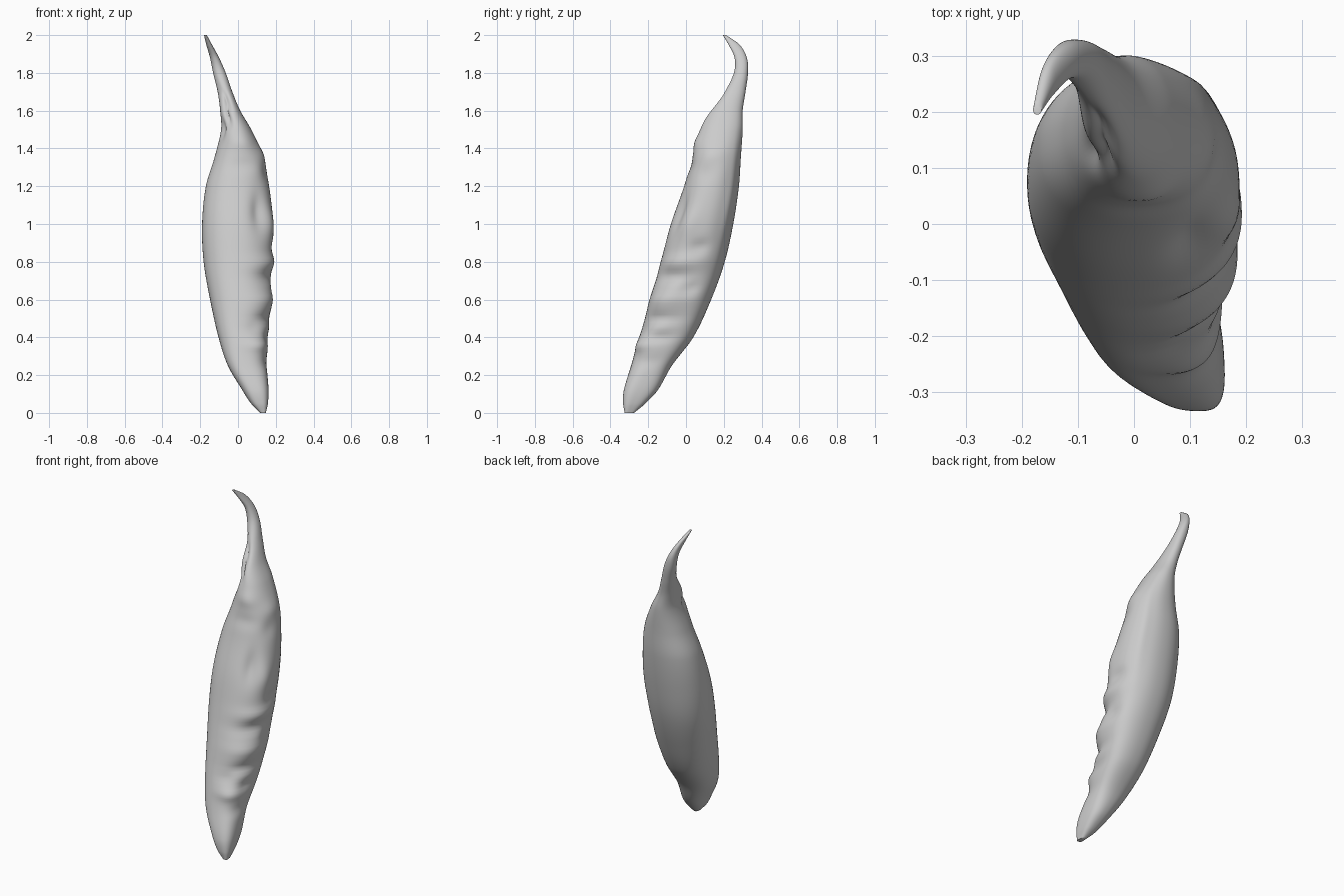
import bpy, bmesh
from math import cos, sin, pi, exp, radians, copysign

if "Cube" in bpy.data.objects:
    bpy.data.objects.remove(bpy.data.objects["Cube"])

# Outline of the pod: height, left, right, front, back
OUTLINE = [
    (0.0, .118, .145, -.322, -.275), (.05, .07, .155, -.33, -.215),
    (.12, .025, .158, -.325, -.15), (.25, -.05, .152, -.287, -.075),
    (.4, -.1, .16, -.245, .038), (.6, -.147, .177, -.19, .133),
    (.8, -.182, .182, -.133, .205), (1.0, -.19, .186, -.08, .25),
    (1.2, -.17, .165, -.01, .28), (1.35, -.125, .137, .032, .29),
    (1.5, -.09, .07, .075, .3), (1.6, -.095, .012, .125, .3),
    (1.7, -.11, -.03, .2, .315), (1.8, -.132, -.065, .253, .328),
    (1.88, -.148, -.1, .257, .322), (1.95, -.168, -.138, .225, .283),
    (2.0, -.18, -.165, .195, .212)]

# Wrinkles: angle, height, angular spread, height spread, depth
WRINKLES = [
    (-25, .80, 40, .035, .014), (-30, .72, 38, .035, -.018),
    (-35, .60, 40, .04, .014), (-35, .50, 40, .03, -.018),
    (-55, .36, 30, .035, .018), (-15, .40, 26, .03, -.012),
    (-70, .45, 22, .03, -.010), (-25, .27, 35, .035, -.008),
    (-55, 1.06, 14, .09, -.020), (-25, 1.00, 16, .08, .012),
    (5, .88, 16, .035, -.012), (10, .66, 16, .035, -.012),
    (-80, 1.43, 30, .04, .010), (-80, 1.31, 30, .04, -.008),
    (-20, 1.27, 20, .05, -.008), (-10, 1.37, 25, .04, .006),
    (45, 1.10, 10, .25, .006),
    # fuller corners of the lower half
    (-45, .12, 35, .14, .012), (-135, .32, 38, .25, .012), (40, .45, 28, .3, .008),
    # fold that winds up into the stem
    (-150, 1.50, 16, .05, -.016), (-115, 1.57, 18, .05, -.026),
    (-95, 1.64, 24, .05, -.022), (-130, 1.70, 45, .07, -.010)]


def smooth_value(near, c, t):
    """Smooth curve through one outline column, between the middle two rows."""
    a, b, d, e = near
    step = d[0] - b[0]
    m0 = (d[c] - a[c]) / (d[0] - a[0]) * step
    m1 = (e[c] - b[c]) / (e[0] - b[0]) * step
    gap = d[c] - b[c]
    return b[c] + t * m0 + t * t * (3 * gap - 2 * m0 - m1) + t ** 3 * (m0 + m1 - 2 * gap)


def dent(angle, z):
    total = 0
    for a, h, spread, tall, depth in WRINKLES:
        d = (angle - radians(a) + pi) % (2 * pi) - pi
        total += depth * exp(-(d / radians(spread)) ** 2 - ((z - h) / tall) ** 2)
    return total


def power(v, p):
    return copysign(abs(v) ** p, v)


# Loft the wrinkled pod and its curled tip
SIDES, STEPS = 80, 10
bm = bmesh.new()
rings = []
last = len(OUTLINE) - 1
for i in range(last):
    near = [OUTLINE[max(0, min(last, i + k))] for k in (-1, 0, 1, 2)]
    for s in range(STEPS + (i == last - 1)):
        t = s / STEPS
        z = near[1][0] + (near[2][0] - near[1][0]) * t
        x0, x1, y0, y1 = (smooth_value(near, c, t) for c in range(1, 5))
        rx, ry = (x1 - x0) / 2, (y1 - y0) / 2
        box = .86 + .06 * min(z, 1)
        ring = []
        for k in range(SIDES):
            a = 2 * pi * k / SIDES
            d = dent(a, z)
            ring.append(bm.verts.new(((x0 + x1) / 2 + rx * power(cos(a), box) + d * cos(a),
                                      (y0 + y1) / 2 + ry * power(sin(a), box) + d * sin(a), z)))
        rings.append(ring)
for low, high in zip(rings, rings[1:]):
    for k in range(SIDES):
        n = (k + 1) % SIDES
        bm.faces.new((low[k], low[n], high[n], high[k]))
bm.faces.new(rings[0][::-1])
bm.faces.new(rings[-1])
mesh = bpy.data.meshes.new("pod")
bm.to_mesh(mesh)
bm.free()
pod = bpy.data.objects.new("pod", mesh)
bpy.context.collection.objects.link(pod)

# Plain grey skin
grey = bpy.data.materials.new("light grey")
grey.use_nodes = True
color = (.6, .6, .6, 1)
grey.diffuse_color = color
grey.node_tree.nodes["Principled BSDF"].inputs["Base Color"].default_value = color
mesh.materials.append(grey)

bpy.context.view_layer.objects.active = pod
pod.select_set(True)
bpy.ops.object.shade_smooth_by_angle(angle=radians(60))
